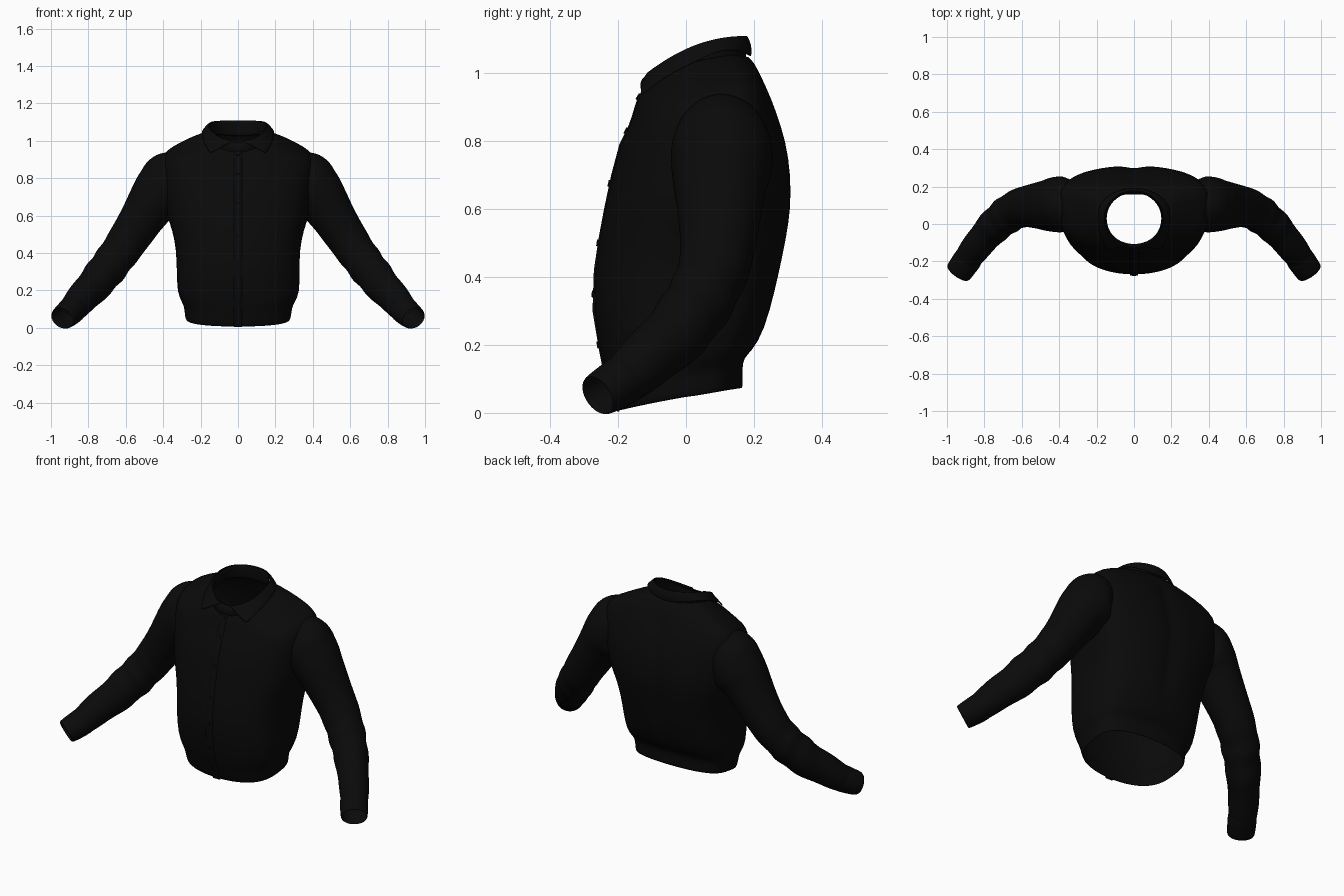
import bpy, math
from mathutils import Vector

cube = bpy.data.objects.get("Cube")
if cube:
    bpy.data.objects.remove(cube, do_unlink=True)

black = bpy.data.materials.new("black_cloth")
black.use_nodes = True
COLOR = (0.003, 0.003, 0.003, 1)
black.diffuse_color = COLOR
black.node_tree.nodes["Principled BSDF"].inputs["Base Color"].default_value = COLOR


def loft(name, rows, closed=True, thickness=0.008, mirror=False, levels=1):
    """Skin a list of point rows into a smooth cloth surface."""
    n = len(rows[0])
    faces = []
    for r in range(len(rows) - 1):
        for i in range(n if closed else n - 1):
            j = (i + 1) % n
            faces.append((r * n + i, r * n + j, (r + 1) * n + j, (r + 1) * n + i))
    mesh = bpy.data.meshes.new(name)
    mesh.from_pydata([tuple(p) for row in rows for p in row], [], faces)
    mesh.materials.append(black)
    mesh.shade_smooth()
    obj = bpy.data.objects.new(name, mesh)
    bpy.context.collection.objects.link(obj)
    if mirror:
        m = obj.modifiers.new("Mirror", 'MIRROR')
        m.use_mirror_merge = False
    if thickness:
        s = obj.modifiers.new("Thickness", 'SOLIDIFY')
        s.thickness, s.offset = thickness, -1
    if levels:
        sub = obj.modifiers.new("Smooth", 'SUBSURF')
        sub.levels = sub.render_levels = levels
    return obj


def ring_point(ring, a, full=1.0, square=0.0):
    """Point on a body ring; its height bends from front to side to back."""
    w, yf, yb, yc, zf, zs, zb = ring
    s, c = math.sin(a), math.cos(a)
    y = yc + (yb - yc) * s ** full if s > 0 else yc + (yc - yf) * s
    z = zs + (zb - zf) / 2 * s + ((zb + zf) / 2 - zs) * s * s
    return Vector((w * c * (1 + square * s * s), y, z))


def spline(keys, steps):
    """Catmull-Rom interpolation of tuples."""
    out = []
    for i in range(len(keys) - 1):
        p = [keys[max(0, min(len(keys) - 1, i + k))] for k in (-1, 0, 1, 2)]
        for k in range(steps):
            t = k / steps
            out.append([0.5 * (2 * b + (c - a) * t + (2 * a - 5 * b + 4 * c - d) * t * t
                               + (3 * b - a - 3 * c + d) * t ** 3) for a, b, c, d in zip(*p)])
    return out + [list(keys[-1])]


# Body: half width, front y, back y, side y, then front, side and back heights
body = [
    (.28, -.20, .168, 0, .004, .045, .072),
    (.285, -.215, .165, 0, .05, .08, .11),
    (.29, -.23, .167, 0, .10, .115, .15),
    (.30, -.24, .178, 0, .12, .135, .17),
    (.325, -.252, .21, 0, .18, .185, .20),
    (.328, -.272, .25, .01, .30, .30, .30),
    (.33, -.268, .28, .02, .42, .42, .42),
    (.35, -.253, .30, .04, .52, .52, .52),
    (.38, -.238, .312, .06, .60, .60, .60),
    (.395, -.217, .312, .08, .70, .70, .70),
    (.405, -.193, .297, .10, .79, .80, .80),
    (.415, -.168, .266, .11, .84, .89, .89),
    (.39, -.157, .246, .11, .87, .945, .94),
    (.31, -.148, .222, .10, .90, .985, .99),
    (.23, -.14, .20, .06, .925, 1.02, 1.03),
    (.165, -.128, .182, .03, .945, 1.04, 1.05)]
SEG = 72
rows = []
for ring in body:
    row = []
    for i in range(SEG):
        a = 2 * math.pi * i / SEG
        p = ring_point(ring, a, .8, .28 if ring[0] > .2 else 0)
        # Gathers above the waistband, and a shallow crease down the back
        gather = math.exp(-((ring[5] - .2) / .07) ** 2)
        p.x *= 1 + .018 * gather * math.sin(9 * a + 1) * abs(math.cos(a))
        if math.sin(a) > 0 and .3 < ring[5] < .95:
            p.y -= .017 * math.exp(-(p.x / .04) ** 2)
        row.append(p)
    rows.append(row)
loft("shirt_body", rows)

# Sleeve: centre x, y, z, then horizontal and vertical radius
arm = [
    (.30, .105, .80, .115, .13),
    (.375, .105, .775, .147, .165),
    (.415, .104, .725, .149, .155),
    (.455, .10, .675, .139, .136),
    (.52, .098, .576, .122, .118),
    (.593, .09, .463, .108, .108),
    (.651, .065, .38, .102, .102),
    (.70, .03, .315, .098, .102),
    (.76, -.025, .24, .090, .097),
    (.845, -.125, .147, .080, .084),
    (.89, -.187, .093, .073, .072)]


def tube(path, n=32, fold=0.0):
    """Rings square to a path, with slanting cloth folds."""
    rows = []
    centers = [Vector(p[:3]) for p in path]
    for k, p in enumerate(path):
        t = (centers[min(k + 1, len(path) - 1)] - centers[max(k - 1, 0)]).normalized()
        if p[0] < .43:  # the armhole turns toward the body
            t = (t + Vector((1, 0, 0)) * (.43 - p[0]) * 20).normalized()
        u = Vector((0, 0, 1)).cross(t).normalized()
        v = t.cross(u)
        elbow = math.exp(-((p[0] - .73) / .11) ** 2)
        row = []
        for i in range(n):
            a = 2 * math.pi * i / n
            r = 1 + fold * elbow * math.sin(k * 1.25 + 1.5 * math.sin(a))
            row.append(centers[k] + u * p[3] * r * math.cos(a) + v * p[4] * r * math.sin(a))
        rows.append(row)
    return rows


loft("sleeves", tube(spline(arm, 4), fold=.045), mirror=True)

# Cuffs
cuff = [(.876, -.17, .108, .069, .070), (.880, -.176, .103, .077, .076),
        (.910, -.218, .075, .075, .071), (.941, -.262, .05, .073, .064)]
loft("cuffs", tube(cuff), mirror=True)

# Collar stand, rising from inside the neckline to the fold
fold_line = (.16, -.118, .18, .03, 1.0, 1.085, 1.11)
stand = [(.162, -.126, .178, .03, .92, 1.015, 1.025),
         (.158, -.138, .176, .03, .965, 1.05, 1.065),
         (.154, -.13, .175, .03, .985, 1.07, 1.09),
         (.154, -.108, .176, .03, .996, 1.082, 1.107)]
loft("collar_stand", [[ring_point(r, 2 * math.pi * i / 48) for i in range(48)] for r in stand])

# Collar leaf, folded outward with a point on each side of the front
edge = (.195, -.235, .192, .04, .84, 1.04, 1.048)
leaf = []
for k in range(6):
    f = k / 5
    row = []
    for i in range(49):
        g = i / 48
        top = ring_point(fold_line, math.radians(-82 + 344 * g))
        low = ring_point(edge, math.radians(-40 + 260 * g), .9)
        p = low.lerp(top, f)
        p += Vector((p.x, p.y - .03, 0)).normalized() * .006 * math.sin(math.pi * f)
        row.append(p)
    leaf.append(row)
loft("collar_leaf", leaf, closed=False, thickness=.006)

# Button placket following the front of the body
front = [(r[1], r[4]) for r in body]
loft("placket", [[(x, y - d, z) for x, d in
                  ((-.022, -.004), (-.020, .003), (.020, .003), (.022, -.004))]
                 for y, z in front], closed=False, thickness=0, levels=0)

# Buttons
for z in (.06, .20, .35, .50, .675, .83, .93):
    k = max(i for i in range(len(front) - 1) if front[i][1] <= z)
    (y0, z0), (y1, z1) = front[k], front[k + 1]
    y = y0 + (y1 - y0) * (z - z0) / (z1 - z0)
    bpy.ops.mesh.primitive_cylinder_add(
        vertices=16, radius=.010, depth=.006, location=(0, y - .004, z),
        rotation=(math.pi / 2 + math.atan2(y0 - y1, z1 - z0), 0, 0))
    button = bpy.context.object
    button.name = "button"
    button.data.materials.append(black)
    bpy.ops.object.shade_smooth_by_angle()
